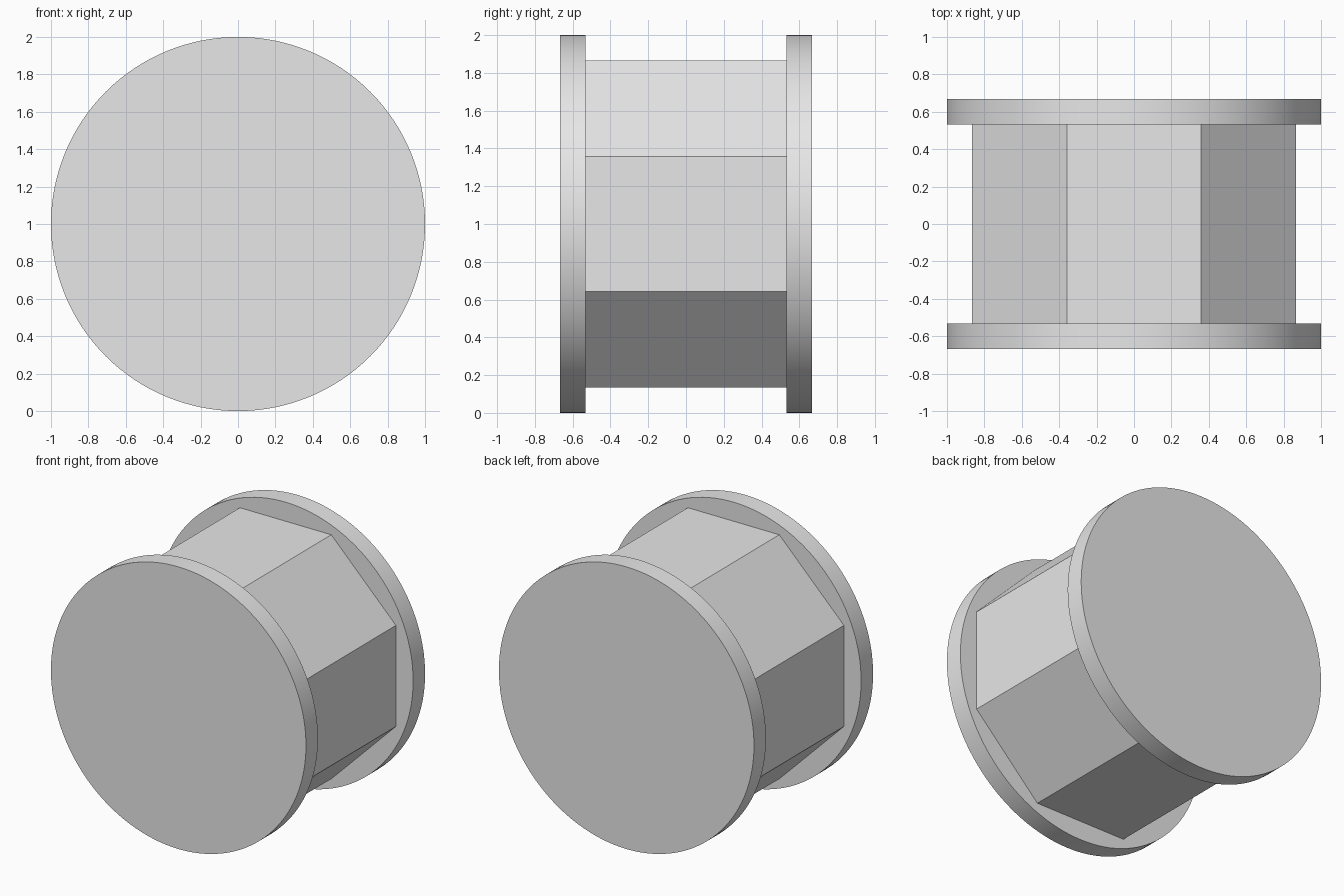
import bpy
import math
from mathutils import Matrix

cube = bpy.data.objects.get("Cube")
if cube:
    bpy.data.objects.remove(cube, do_unlink=True)

# Single light grey material
GREY = (0.8, 0.8, 0.8, 1.0)
grey = bpy.data.materials.new("light_grey")
grey.use_nodes = True
grey.diffuse_color = GREY
grey.node_tree.nodes["Principled BSDF"].inputs["Base Color"].default_value = GREY

APOTHEM = 0.865      # centre to flat of the octagonal core
INNER, OUTER = 0.533, 0.667   # flange faces along y


def prism(name, sides, radius, y0, y1, spin=0.0):
    """Upright-facing cylinder or prism lying along the y axis."""
    bpy.ops.mesh.primitive_cylinder_add(vertices=sides, radius=radius, depth=y1 - y0)
    obj = bpy.context.object
    obj.name = name
    obj.data.transform(Matrix.Rotation(math.pi / 2, 4, 'X') @ Matrix.Rotation(spin, 4, 'Z'))
    obj.location = (0, (y0 + y1) / 2, 1)
    obj.data.materials.append(grey)
    return obj


# Octagonal core with flats on top, bottom and sides
prism("octagonal_core", 8, APOTHEM / math.cos(math.pi / 8), -INNER, INNER, math.pi / 8)

# Round end flanges
for name, y0, y1 in (("front_flange", -OUTER, -INNER), ("back_flange", INNER, OUTER)):
    prism(name, 128, 1.0, y0, y1)
    bpy.ops.object.shade_smooth_by_angle(angle=math.radians(30))
